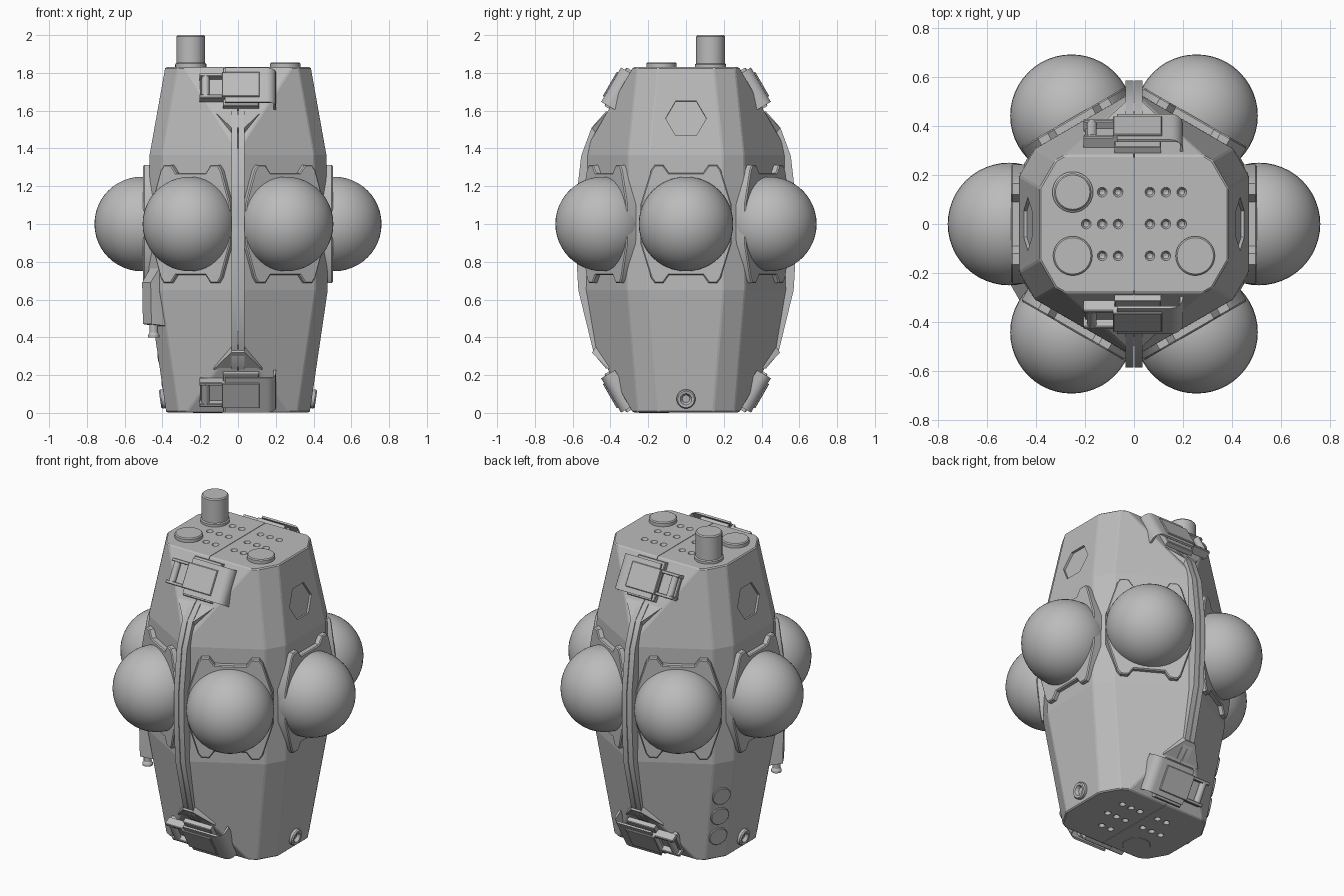
import bpy, bmesh, math
from math import sin, cos, pi, sqrt, radians
from mathutils import Matrix, Vector

if "Cube" in bpy.data.objects:
    bpy.data.objects.remove(bpy.data.objects["Cube"])

grey = bpy.data.materials.new("plain_grey")
grey.use_nodes = True
grey.diffuse_color = (0.5, 0.5, 0.5, 1)
grey.node_tree.nodes["Principled BSDF"].inputs["Base Color"].default_value = (0.5, 0.5, 0.5, 1)

HEIGHT = 1.83
CHAMFER = 0.075
MIRROR_X = Matrix.Diagonal((-1, 1, 1, 1))
MIRROR_Y = Matrix.Diagonal((1, -1, 1, 1))
FLIP_Z = Matrix.Translation((0, 0, HEIGHT)) @ Matrix.Diagonal((1, 1, -1, 1))
CORNERS = [a @ b for a in (Matrix(), MIRROR_Y) for b in (Matrix(), FLIP_Z)]


def finish(name, bm, matrix=Matrix()):
    """Turn a bmesh into an object with smooth curves and sharp edges."""
    bm.transform(matrix)
    bmesh.ops.recalc_face_normals(bm, faces=bm.faces)
    for f in bm.faces:
        f.smooth = True
    for e in bm.edges:
        e.smooth = e.calc_face_angle(pi) < radians(28)
    mesh = bpy.data.meshes.new(name)
    bm.to_mesh(mesh)
    bm.free()
    mesh.materials.append(grey)
    obj = bpy.data.objects.new(name, mesh)
    bpy.context.collection.objects.link(obj)
    return obj


def frame(origin, n, u=None):
    """Local frame with z along n and x along u."""
    n = Vector(n).normalized()
    u = Vector(u) if u else Vector((-n.y, n.x, 0)).normalized()
    m = Matrix((u, n.cross(u), n)).transposed().to_4x4()
    return Matrix.Translation(origin) @ m


def hull(points):
    bm = bmesh.new()
    for p in points:
        bm.verts.new(p)
    res = bmesh.ops.convex_hull(bm, input=bm.verts)
    bmesh.ops.delete(bm, geom=[v for v in bm.verts if not v.link_faces], context='VERTS')
    bmesh.ops.dissolve_limit(bm, angle_limit=0.01, verts=bm.verts, edges=bm.edges)
    return bm


def prism(poly, z0, z1, bevel=0):
    bm = bmesh.new()
    face = bm.faces.new([bm.verts.new((x, y, z0)) for x, y in poly])
    res = bmesh.ops.extrude_face_region(bm, geom=[face])
    top = [v for v in res["geom"] if isinstance(v, bmesh.types.BMVert)]
    bmesh.ops.translate(bm, verts=top, vec=(0, 0, z1 - z0))
    if bevel:
        edges = [e for e in bm.edges if all(v in top for v in e.verts)]
        bmesh.ops.bevel(bm, geom=edges, offset=bevel, segments=1, affect='EDGES')
    return bm


def box(x0, x1, y0, y1, z0, z1, bevel=0.004):
    return prism([(x0, y0), (x1, y0), (x1, y1), (x0, y1)], z0, z1, bevel)


def lathe(profile, steps=40):
    bm = bmesh.new()
    vs = [bm.verts.new((r, 0, z)) for r, z in profile]
    es = [bm.edges.new(p) for p in zip(vs, vs[1:])]
    bmesh.ops.spin(bm, geom=vs + es, cent=(0, 0, 0), axis=(0, 0, 1), angle=2 * pi, steps=steps)
    bmesh.ops.remove_doubles(bm, verts=bm.verts, dist=0.0002)
    return bm


def knob(r, z0, z1, bevel=0.006):
    return lathe([(0, z0), (r, z0), (r, z1 - bevel), (r - bevel, z1), (0, z1)])


def merge(parts):
    """Join (bmesh, matrix) pairs into one bmesh."""
    out = bmesh.new()
    for bm, m in parts:
        bm.transform(m)
        tmp = bpy.data.meshes.new("tmp")
        bm.to_mesh(tmp)
        bm.free()
        out.from_mesh(tmp)
        bpy.data.meshes.remove(tmp)
    return out


# Faceted hexagonal body with chamfered corners, split into two half shells
points = []
for a, z in ((0.38, 0.003), (0.475, 0.65), (0.468, 1.365), (0.385, HEIGHT)):
    h = a / sqrt(3)
    quarter = [(a, h - CHAMFER), (a - CHAMFER * sqrt(3) / 2, h + CHAMFER / 2), (0, 2 * h)]
    points += [(sx * x, sy * y, z) for x, y in quarter for sx in (1, -1) for sy in (1, -1)]
bm = hull(points)


def cut(co, no):
    bmesh.ops.bisect_plane(bm, geom=bm.verts[:] + bm.edges[:] + bm.faces[:],
                           plane_co=co, plane_no=no, clear_outer=True)
    bmesh.ops.holes_fill(bm, edges=bm.edges)


for sy in (1, -1):
    for z, sz in ((HEIGHT, 1), (0, -1)):
        cut((0, sy * 0.28, z), (0, sy * cos(pi / 6), sz * 0.5))
bmesh.ops.recalc_face_normals(bm, faces=bm.faces)
sharp = [e for e in bm.edges if e.calc_face_angle(0) > radians(25)]
bmesh.ops.bevel(bm, geom=sharp, offset=0.006, segments=1, affect='EDGES')
cut((0.0015, 0, 0), (-1, 0, 0))
bmesh.ops.mirror(bm, geom=bm.verts[:] + bm.edges[:] + bm.faces[:], axis='X', merge_dist=0)
body = finish("body_shell", bm)

# Drilled vents in both ends and hexagonal recesses in the sides
hole = [(0, -0.022), (0.012, -0.018), (0.02, 0.0), (0.02, 0.02), (0, 0.02)]
rows = {0.13: (-2, -1, 1, 2, 3), 0: (-3, -2, -1, 1, 2, 3), -0.13: (-2, -1, 1, 2)}
BASE_DISC = Vector((-0.16, -0.17))
cutters = []
for y, cols in rows.items():
    for c in cols:
        p = Vector((c * 0.065, y))
        cutters.append((lathe(hole, 16), Matrix.Translation((p.x, p.y, HEIGHT))))
        if (p - BASE_DISC).length > 0.11:
            cutters.append((lathe(hole, 16), frame((p.x, p.y, 0.003), (0, 0, -1), (1, 0, 0))))
hexagon = [(0.108 * cos(i * pi / 3), 0.108 * sin(i * pi / 3)) for i in range(6)]
for s in (1, -1):
    cutters.append((prism(hexagon, -0.014, 0.03), frame((s * 0.434, 0, 1.56), (s, 0, 0.178))))
cutter = finish("vent_cutter", merge(cutters))
cutter.hide_render = True
mod = body.modifiers.new("vents", 'BOOLEAN')
mod.operation, mod.solver, mod.object = 'DIFFERENCE', 'EXACT', cutter
bpy.context.view_layer.objects.active = body
bpy.ops.object.modifier_apply(modifier=mod.name)
bpy.data.objects.remove(cutter)
for p in body.data.polygons:
    p.use_smooth = False

# Ridge strips and their sloped feet, front and back
path = [(0.42, 1.6), (0.50, 1.51), (0.555, 1.36), (0.585, 1.1), (0.585, 0.9),
        (0.57, 0.65), (0.487, 0.31), (0.42, 0.23)]
for label, my in (("back", Matrix()), ("front", MIRROR_Y)):
    for side, mx in (("left", Matrix()), ("right", MIRROR_X)):
        finish(f"{label}_ridge_{side}", hull([(x, y, z) for y, z in path for x in (0.002, 0.035)]), mx @ my)
for m in CORNERS:
    foot = [(0.13, 0.41, 1.6), (0.035, 0.498, 1.51), (0.035, 0.42, 1.4), (0.1, 0.38, 1.5)]
    finish("ridge_foot", hull([(s * x, y, z) for x, y, z in foot for s in (1, -1)]), m)

# Six globes on notched mounting plates
ear = [(0.09, 0.27), (0.12, 0.312), (0.165, 0.312), (0.185, 0.285), (0.242, 0.1)]
upper = ear[::-1] + [(-x, y) for x, y in ear]
outline = upper + [(x, -y) for x, y in reversed(upper)]
for i in range(6):
    ang = i * pi / 3
    n = Vector((cos(ang), sin(ang), 0))
    finish("mounting_plate", prism(outline, 0.43, 0.502, 0.006), frame((0, 0, 1), n))
    globe = bmesh.new()
    bmesh.ops.create_uvsphere(globe, u_segments=48, v_segments=24, radius=0.25)
    finish("globe", globe, Matrix.Translation(n * 0.51 + Vector((0, 0, 1))))

# Clasps with a curled strap, cover plate, and hinge pin on the sloped corners
bend = [(0.15 + 0.05 * sin(t * pi / 12), 0.005 + 0.05 * cos(t * pi / 12)) for t in range(7)]
strap_outer = [(-0.07, 0.055)] + bend + [(0.2, -0.03)]
strap_inner = [(min(x, 0.188), min(y, 0.043)) for x, y in reversed(strap_outer)]
slope = frame((0, -0.349, 1.71), (0, -cos(pi / 6), 0.5), (1, 0, 0))
for m in CORNERS:
    parts = [
        (prism(strap_outer + strap_inner, -0.105, 0.105), frame((0, 0, 0), (0, -1, 0), (1, 0, 0))),
        (box(-0.08, 0.11, -0.115, 0.12, -0.02, 0.03), Matrix()),
        (box(-0.085, 0.115, -0.075, 0.075, 0.03, 0.063), Matrix()),
        (box(-0.2, -0.06, -0.065, 0.065, -0.02, 0.015), Matrix()),
        (box(-0.205, -0.08, 0.055, 0.075, 0, 0.05), Matrix()),
        (box(-0.205, -0.08, -0.075, -0.055, 0, 0.05), Matrix()),
        (knob(0.02, -0.06, 0.06, 0.003), frame((-0.172, 0, 0.032), (0, 1, 0), (1, 0, 0))),
    ]
    finish("clasp", merge(parts), m @ slope)

# Post and caps on the top, disc on the base
finish("top_post", lathe([(0, 1.8), (0.083, 1.8), (0.083, 1.845), (0.076, 1.85),
                          (0.076, 1.993), (0.07, 2.0), (0, 2.0)]), Matrix.Translation((-0.25, 0.13, 0)))
for x in (-0.25, 0.25):
    finish("top_cap", knob(0.08, 1.8, 1.856), Matrix.Translation((x, -0.13, 0)))
finish("base_disc", knob(0.08, -0.02, 0.003, 0.002), frame((*BASE_DISC, 0.003), (0, 0, -1), (1, 0, 0)))

# Round ports low on both sides
port = [(0, 0.002), (0.02, 0.002), (0.03, 0.02), (0.044, 0.022), (0.05, 0.015), (0.05, -0.02), (0, -0.02)]
for s in (1, -1):
    finish("side_port", lathe(port), frame((s * 0.391, 0, 0.075), (s, 0, -0.146)))

# Three buttons on the back right chamfer
for z in (0.155, 0.29, 0.425):
    r = 2 * (0.38 + 0.146 * z) / sqrt(3) - CHAMFER / 2
    ang = radians(150)
    finish("button", knob(0.056, -0.01, 0.01, 0.003),
           frame((r * cos(ang), r * sin(ang), z), (cos(ang), sin(ang), -0.169)))

# Tapered housing with a nozzle on the front right chamfer
spin = Matrix.Rotation(radians(210), 4, 'Z')
sections = ((0.46, 0.47, 0.06), (0.47, 0.555, 0.045), (0.69, 0.56, 0.045), (0.78, 0.5, 0.05))
finish("nozzle_housing", hull([(x, s * y, z) for z, r, y in sections for x in (0.38, r) for s in (1, -1)]), spin)
finish("nozzle", lathe([(0, 0.4), (0.03, 0.4), (0.03, 0.412), (0.022, 0.425), (0.022, 0.48), (0, 0.48)], 24),
       spin @ Matrix.Translation((0.515, 0, 0)))
